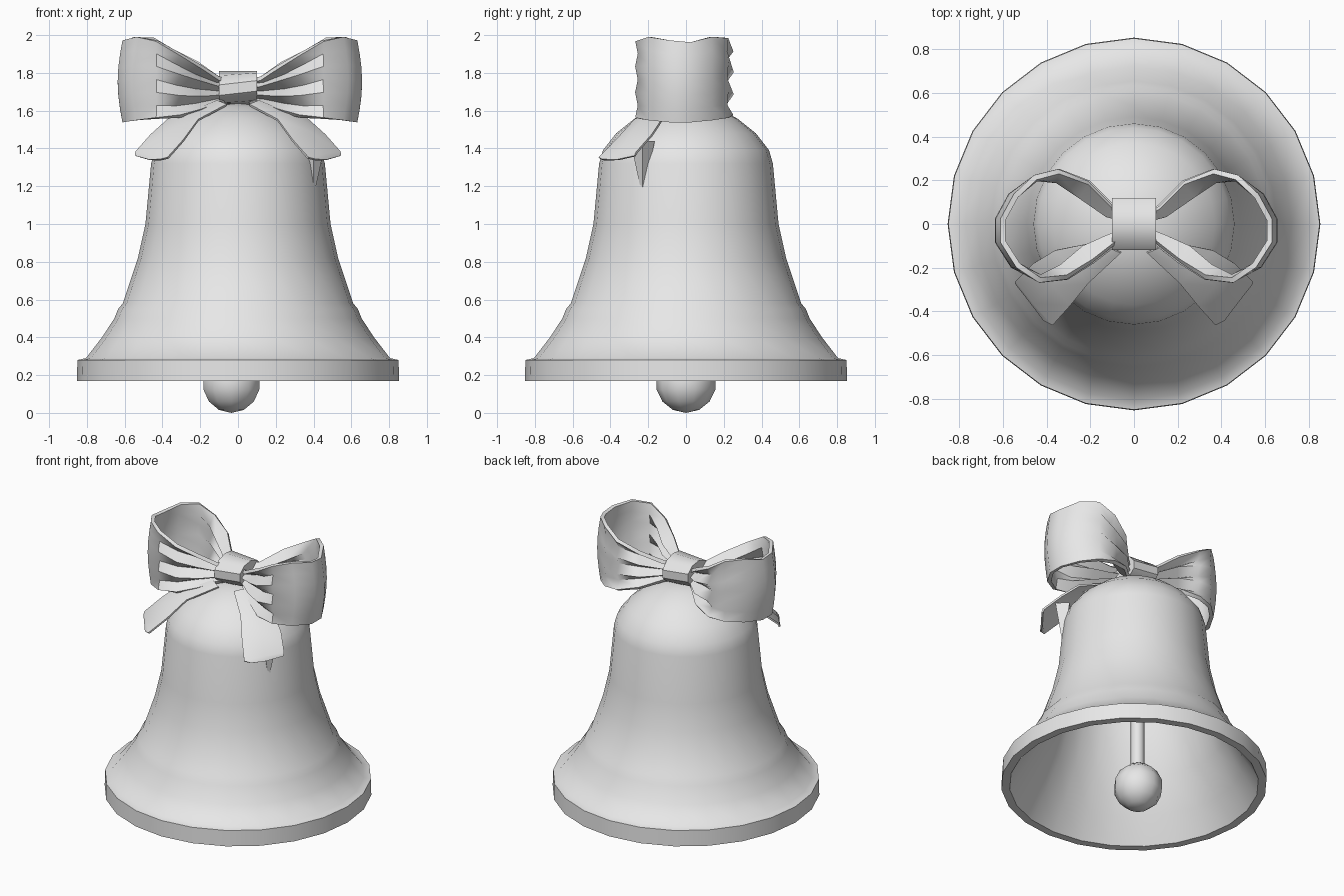
import bpy, bmesh, math
from mathutils import Vector

if "Cube" in bpy.data.objects:
    bpy.data.objects.remove(bpy.data.objects["Cube"], do_unlink=True)

grey = bpy.data.materials.new("light grey")
grey.use_nodes = True
colour = (0.8, 0.8, 0.8, 1)
grey.diffuse_color = colour
grey.node_tree.nodes["Principled BSDF"].inputs["Base Color"].default_value = colour


def finish(bm, name, angle=40, thickness=0):
    """Turn a bmesh into a named, smooth-shaded object."""
    bmesh.ops.recalc_face_normals(bm, faces=bm.faces)
    mesh = bpy.data.meshes.new(name)
    bm.to_mesh(mesh)
    bm.free()
    mesh.materials.append(grey)
    obj = bpy.data.objects.new(name, mesh)
    bpy.context.collection.objects.link(obj)
    bpy.ops.object.select_all(action='DESELECT')
    obj.select_set(True)
    bpy.context.view_layer.objects.active = obj
    if thickness:
        mod = obj.modifiers.new("thickness", 'SOLIDIFY')
        mod.thickness = thickness
        mod.offset = 0
        bpy.ops.object.modifier_apply(modifier=mod.name)
    bpy.ops.object.shade_smooth_by_angle(angle=math.radians(angle))
    return obj


def lathe(name, profile, sides, angle=40, centre=(0, 0)):
    bm = bmesh.new()
    verts = [bm.verts.new((r + 0.0, 0, z)) for r, z in profile]
    edges = [bm.edges.new(pair) for pair in zip(verts, verts[1:])]
    bmesh.ops.spin(bm, geom=verts + edges, cent=(0, 0, 0), axis=(0, 0, 1),
                   angle=math.tau, steps=sides, use_merge=True)
    bmesh.ops.remove_doubles(bm, verts=bm.verts, dist=0.0005)
    bmesh.ops.translate(bm, verts=bm.verts, vec=(*centre, 0))
    return finish(bm, name, angle)


def ribbon(name, rows, thickness, angle=40):
    """Skin a grid of points into a thin strip of cloth."""
    bm = bmesh.new()
    grid = [[bm.verts.new(p) for p in row] for row in rows]
    for a, b in zip(grid, grid[1:]):
        for i in range(len(a) - 1):
            bm.faces.new((a[i], a[i + 1], b[i + 1], b[i]))
    return finish(bm, name, angle, thickness)


# Bell shell: dome, waist, ridge, flared skirt, lip, then the hollow inside
lathe("bell_body", [
    (0, 1.64), (0.15, 1.62), (0.27, 1.56), (0.37, 1.48), (0.44, 1.39), (0.46, 1.32),
    (0.49, 1.0), (0.53, 0.82), (0.61, 0.58), (0.635, 0.55), (0.655, 0.5),
    (0.72, 0.4), (0.805, 0.29), (0.85, 0.28), (0.853, 0.17), (0.8, 0.17),
    (0.7, 0.33), (0.58, 0.55), (0.48, 0.86), (0.43, 1.3), (0.3, 1.5), (0, 1.58)], 24)

# Clapper: rod and ball
lathe("clapper_rod", [(0, 1.6), (0.045, 1.6), (0.045, 0.25), (0, 0.25)], 8, 50, (-0.03, 0))
bm = bmesh.new()
bmesh.ops.create_uvsphere(bm, u_segments=10, v_segments=7, radius=0.16)
bmesh.ops.translate(bm, verts=bm.verts, vec=(-0.035, 0, 0.16))
finish(bm, "clapper_ball", 60)

# Bow loops: plan path (x, y) with the bottom and top height of the cloth
loop_path = [
    (0.05, 0.03, 1.65, 1.76), (0.12, 0.06, 1.64, 1.77), (0.24, 0.16, 1.60, 1.85),
    (0.36, 0.22, 1.57, 1.92), (0.46, 0.21, 1.56, 1.985), (0.55, 0.13, 1.55, 1.99),
    (0.61, 0.02, 1.54, 1.96), (0.61, -0.08, 1.54, 1.97), (0.54, -0.19, 1.55, 1.99),
    (0.44, -0.25, 1.56, 1.97), (0.33, -0.22, 1.57, 1.90), (0.22, -0.14, 1.60, 1.83),
    (0.12, -0.08, 1.64, 1.77), (0.05, -0.04, 1.65, 1.76)]


def loop_rows(side):
    rows = []
    for i, (x, y, low, high) in enumerate(loop_path):
        before = Vector(loop_path[max(i - 1, 0)][:2])
        after = Vector(loop_path[min(i + 1, len(loop_path) - 1)][:2])
        along = (after - before).normalized()
        pleat = 0.035 * max(0, min(1, (0.48 - x) / 0.2)) * min(1, x / 0.2)
        row = []
        for k in range(7):
            t = k / 6
            push = pleat * (-1) ** k
            bulge = 0.025 * math.sin(math.pi * t) * (x > 0.5)
            row.append((side * (x - along.y * push + bulge) + 0.01,
                        y + along.x * push, low + (high - low) * t))
        rows.append(row)
    return rows


# Ribbon tails: front edge, middle and outer edge of each cross row
tail = [
    [(0.06, -0.13, 1.63), (0.11, -0.11, 1.65), (0.16, -0.08, 1.63)],
    [(0.21, -0.27, 1.55), (0.28, -0.20, 1.58), (0.36, -0.12, 1.56)],
    [(0.29, -0.37, 1.44), (0.37, -0.28, 1.49), (0.46, -0.18, 1.47)],
    [(0.37, -0.46, 1.35), (0.46, -0.36, 1.37), (0.54, -0.26, 1.38)],
    [(0.41, -0.44, 1.34), (0.47, -0.36, 1.34), (0.54, -0.27, 1.36)]]

for side, word in ((1, "left"), (-1, "right")):
    ribbon("bow_loop_" + word, loop_rows(side), 0.025, 45)
    ribbon("ribbon_tail_" + word,
           [[(side * x, y, z) for x, y, z in row] for row in tail], 0.012)

# Pointed fold hanging below the left tail
bm = bmesh.new()
bmesh.ops.create_cone(bm, cap_ends=True, segments=4, radius1=0.0, radius2=0.065, depth=0.3)
bmesh.ops.translate(bm, verts=bm.verts, vec=(0.40, -0.23, 1.29))
finish(bm, "ribbon_fold", 30)

# Knot: a wrapped, slightly tilted band around the middle of the bow
bm = bmesh.new()
bmesh.ops.create_cone(bm, cap_ends=True, segments=10, radius1=1, radius2=1, depth=0.2)
for v in bm.verts:
    around, up, across = v.co.x, v.co.y, v.co.z
    v.co = (across, 0.125 * around, 1.72 + 0.09 * up - 0.12 * across * around)
finish(bm, "bow_knot", 45)
